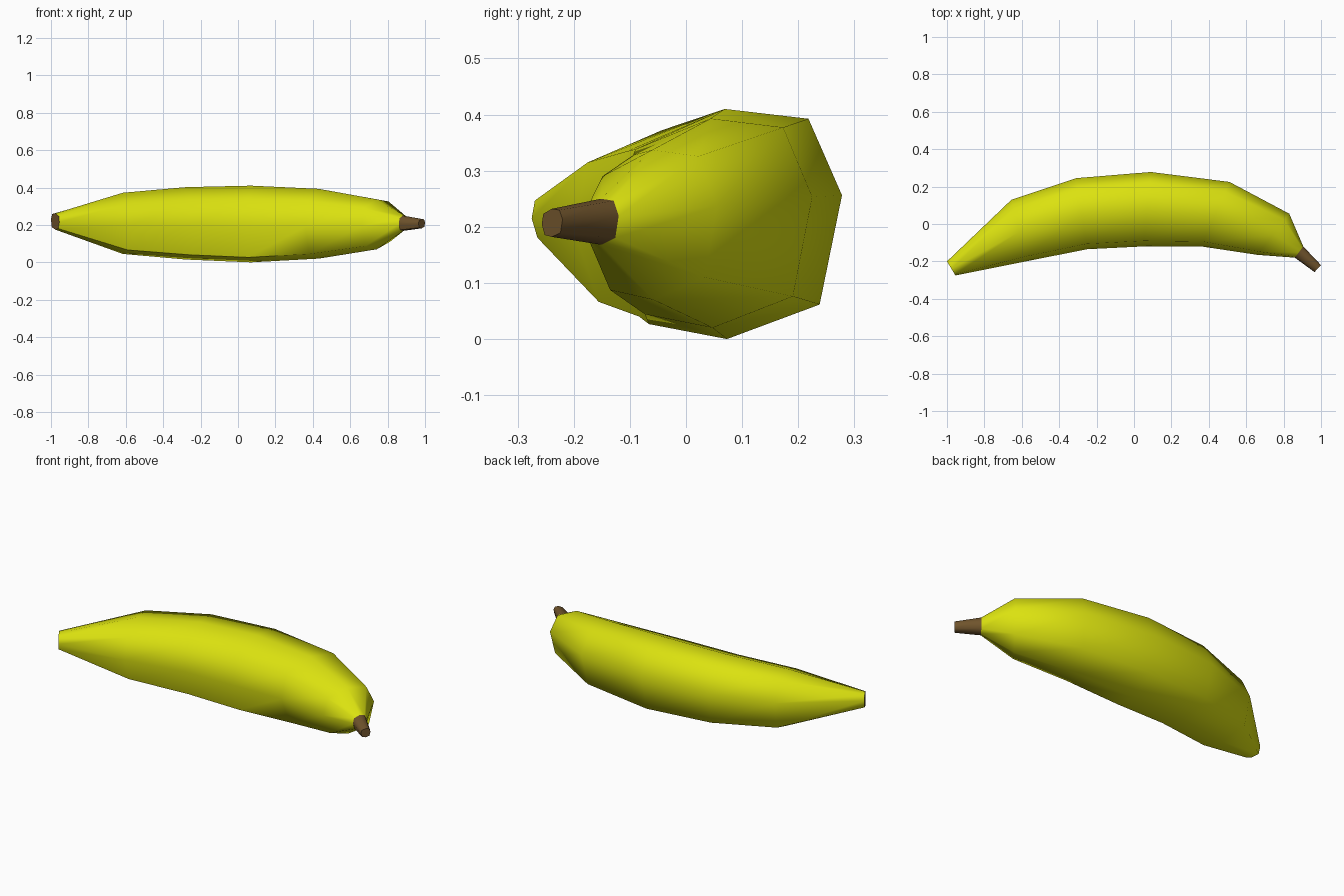
import bpy, bmesh, math

if "Cube" in bpy.data.objects:
    bpy.data.objects.remove(bpy.data.objects["Cube"])


def material(name, rgb):
    m = bpy.data.materials.new(name)
    m.diffuse_color = (*rgb, 1)
    m.use_nodes = True
    m.node_tree.nodes["Principled BSDF"].inputs["Base Color"].default_value = m.diffuse_color
    return m


YELLOW = material("banana_yellow", (0.71, 0.76, 0.005))
BROWN = material("stem_brown", (0.16, 0.088, 0.025))

# Eight-sided cross-section: (across from inner -1 to outer 1, height -1 to 1)
PROFILE = [(-.05, 1), (.7, .915), (1, .25), (.8, -.7),
           (-.03, -1), (-.73, -.87), (-1, -.08), (-.85, .65)]

# Stations along the fruit: outer x, y, inner x, y, bottom z, top z
PEEL = [
    (-1.0, -.20, -.955, -.275, .175, .262),
    (-.655, .13, -.58, -.20, .045, .372),
    (-.31, .245, -.25, -.135, .015, .402),
    (.09, .278, .05, -.12, 0, .41),
    (.51, .225, .36, -.12, .02, .393),
    (.83, .055, .66, -.165, .07, .337),
    (.905, -.12, .86, -.18, .168, .25),
]
STEM = [PEEL[-1], (1.0, -.22, .965, -.257, .182, .232)]


def loft(name, stations, mats, cap_first=False, cap_last=False, smooth=60):
    """Skin the cross-section through the stations; caps use the last material."""
    bm = bmesh.new()
    rings = []
    for ox, oy, ix, iy, z0, z1 in stations:
        ring = []
        for u, v in PROFILE:
            t = (u + 1) / 2
            ring.append(bm.verts.new((ix + (ox - ix) * t, iy + (oy - iy) * t,
                                      z0 + (z1 - z0) * (v + 1) / 2)))
        rings.append(ring)
    n = len(PROFILE)
    for a, b in zip(rings, rings[1:]):
        for i in range(n):
            j = (i + 1) % n
            bm.faces.new((a[i], a[j], b[j], b[i]))
    for wanted, ring in ((cap_first, rings[0]), (cap_last, rings[-1])):
        if wanted:
            bm.faces.new(ring).material_index = len(mats) - 1
    bmesh.ops.recalc_face_normals(bm, faces=bm.faces)
    me = bpy.data.meshes.new(name)
    bm.to_mesh(me)
    bm.free()
    for m in mats:
        me.materials.append(m)
    ob = bpy.data.objects.new(name, me)
    bpy.context.collection.objects.link(ob)
    bpy.ops.object.select_all(action='DESELECT')
    ob.select_set(True)
    bpy.context.view_layer.objects.active = ob
    bpy.ops.object.shade_smooth_by_angle(angle=math.radians(smooth))
    return ob


# Curved peel with a brown blossom end
loft("peel", PEEL, [YELLOW, BROWN], cap_first=True)
# Short tapered stem
loft("stem", STEM, [BROWN], cap_last=True)
